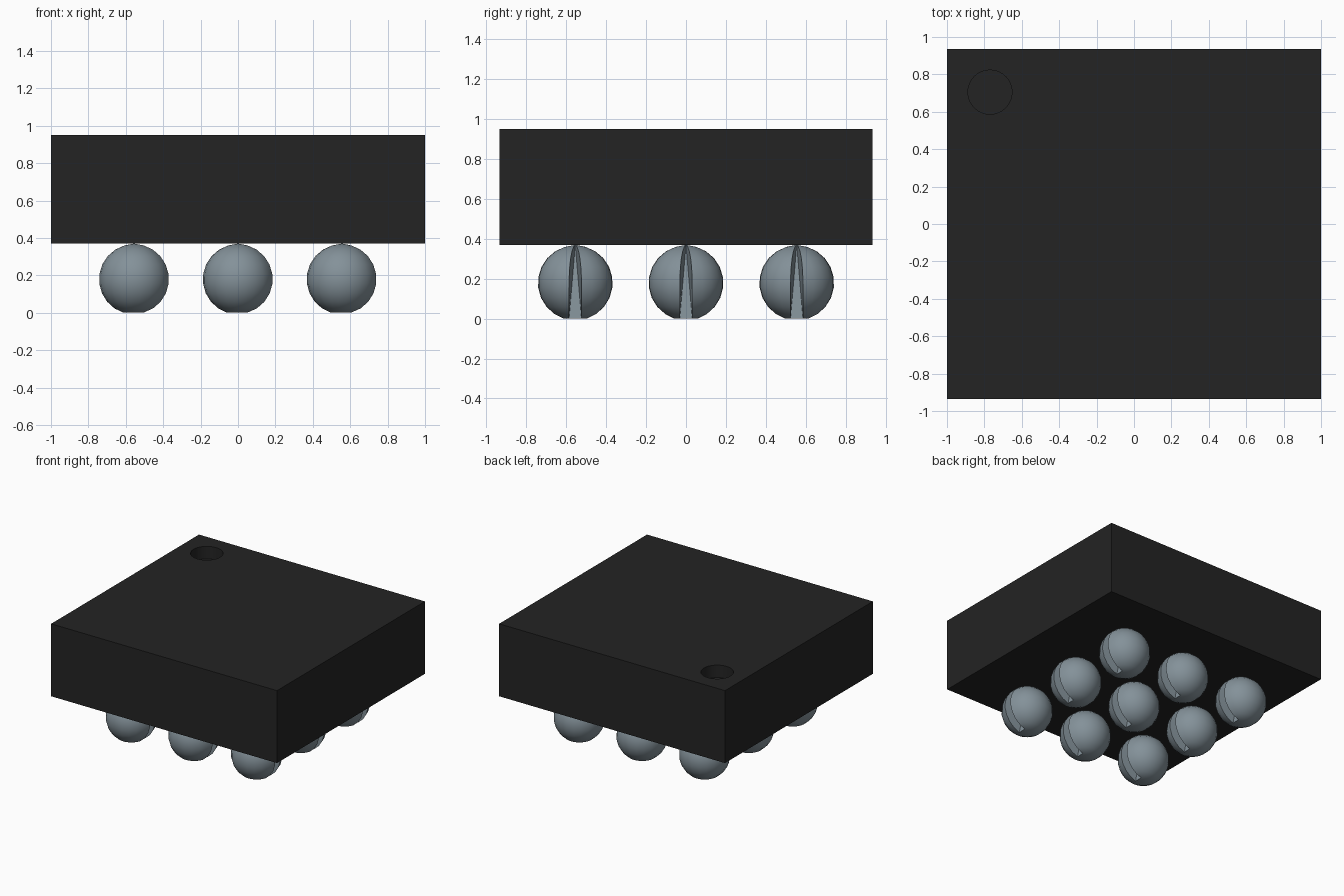
import bpy, bmesh, math

cube = bpy.data.objects.get("Cube")
if cube:
    bpy.data.objects.remove(cube, do_unlink=True)


def material(name, rgb):
    m = bpy.data.materials.new(name)
    m.use_nodes = True
    m.diffuse_color = (*rgb, 1)
    bsdf = m.node_tree.nodes["Principled BSDF"]
    bsdf.inputs["Base Color"].default_value = (*rgb, 1)
    bsdf.inputs["Roughness"].default_value = 0.6
    return m


black = material("black_plastic", (0.017, 0.017, 0.017))
solder = material("grey_solder", (0.23, 0.285, 0.32))

# Package body
HALF_X, HALF_Y, BOTTOM, TOP = 1.0, 0.935, 0.37, 0.95
bpy.ops.mesh.primitive_cube_add(size=1, location=(0, 0, (BOTTOM + TOP) / 2))
body = bpy.context.object
body.name = "package_body"
body.scale = (2 * HALF_X, 2 * HALF_Y, TOP - BOTTOM)
bpy.ops.object.transform_apply(location=True, rotation=True, scale=True)
body.data.materials.append(black)

# Round corner marker sunk into the top
bpy.ops.mesh.primitive_cylinder_add(vertices=32, radius=0.118, depth=0.2,
                                    location=(-0.77, 0.705, TOP))
cutter = bpy.context.object
cutter.name = "marker_cutter"
cutter.hide_render = True
cutter.data.materials.append(black)
cut = body.modifiers.new("marker", "BOOLEAN")
cut.operation = "DIFFERENCE"
cut.solver = "EXACT"
cut.object = cutter
bpy.context.view_layer.objects.active = body
bpy.ops.object.modifier_apply(modifier=cut.name)
bpy.data.objects.remove(cutter, do_unlink=True)


def ball_mesh():
    """Ball with a flat foot and a narrow wedge slot on its +x side."""
    radius, centre, slot = 0.188, 0.179, 0.031
    rings, segments = 10, 20
    bm = bmesh.new()
    pole = bm.verts.new((0, 0, BOTTOM))
    last = math.acos(-centre / radius)
    foot = radius * math.sin(last)
    foot_x = math.sqrt(foot ** 2 - slot ** 2)
    previous = None
    for i in range(1, rings + 1):
        phi = last * i / rings
        r, z = radius * math.sin(phi), centre + radius * math.cos(phi)
        width = slot * (math.sin(phi) if phi < math.pi / 2 else 1)
        start = math.asin(width / r)
        ring = []
        for j in range(segments + 1):
            a = start + (2 * math.pi - 2 * start) * j / segments
            ring.append(bm.verts.new((r * math.cos(a), r * math.sin(a), z)))
        # Slot floor runs straight from the pole to the foot
        if i < rings:
            t = 1 - z / BOTTOM
            ring += [bm.verts.new((foot_x * t, s * slot * t, z)) for s in (-1, 1)]
        else:
            ring += [ring[segments], ring[0]]
        n = len(ring)
        for j in range(n):
            k = (j + 1) % n
            corners = [ring[j], ring[k]]
            corners += [previous[k], previous[j]] if previous else [pole]
            corners = list(dict.fromkeys(corners))
            if len(corners) > 2:
                bm.faces.new(corners)
        previous = ring
    bm.faces.new(previous[:segments + 1])
    bmesh.ops.recalc_face_normals(bm, faces=bm.faces)
    mesh = bpy.data.meshes.new("solder_ball")
    bm.to_mesh(mesh)
    bm.free()
    mesh.materials.append(solder)
    return mesh


# Three by three grid of solder balls
PITCH = 0.555
mesh = ball_mesh()
balls = []
for row in (-1, 0, 1):
    for column in (-1, 0, 1):
        ball = bpy.data.objects.new(f"solder_ball_{row + 2}_{column + 2}", mesh)
        ball.location = (column * PITCH, row * PITCH, 0)
        bpy.context.collection.objects.link(ball)
        balls.append(ball)

bpy.ops.object.select_all(action="DESELECT")
for ob in (body, balls[0]):
    ob.select_set(True)
bpy.context.view_layer.objects.active = balls[0]
bpy.ops.object.shade_smooth_by_angle(angle=math.radians(30))
